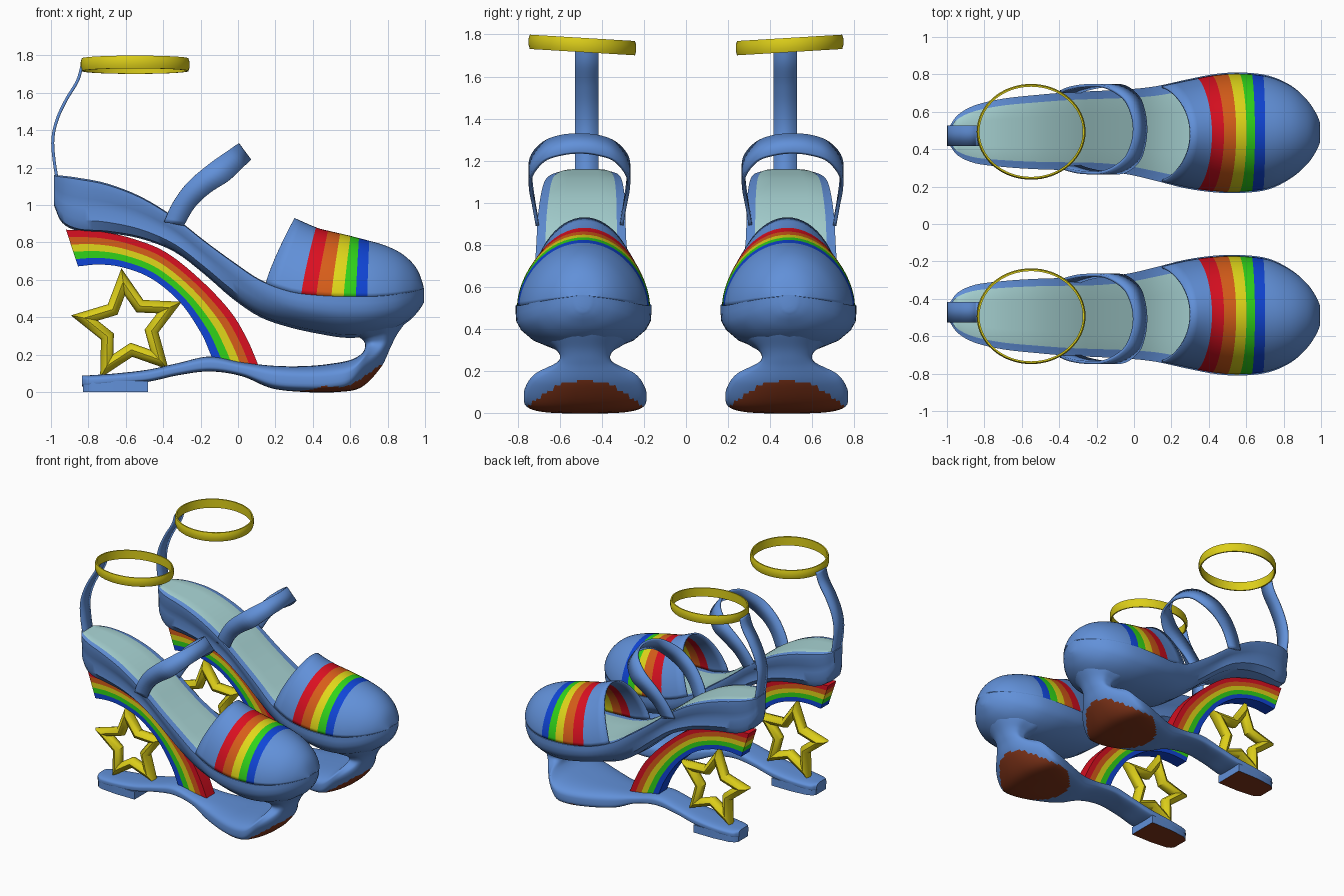
import bpy, bmesh, math
from mathutils import Vector

if "Cube" in bpy.data.objects:
    bpy.data.objects.remove(bpy.data.objects["Cube"])

COLORS = dict(blue=(.12, .28, .69), teal=(.40, .67, .67), gold=(.72, .62, .01), brown=(.22, .035, .01),
              red=(.7, .005, .015), orange=(.68, .11, .01), yellow=(.75, .68, .01),
              green=(.03, .65, .01), royal=(.005, .06, .68))
MATS = {}
for key, c in COLORS.items():
    MATS[key] = bpy.data.materials.new(key)
    MATS[key].diffuse_color = (*c, 1)
STRIPES = ["red", "orange", "yellow", "green", "royal"]


def spline(pts, n):
    """Catmull-Rom through tuples of any size, n steps per span."""
    P = [Vector(p) for p in pts]
    P = [2 * P[0] - P[1]] + P + [2 * P[-1] - P[-2]]
    out = []
    for i in range(1, len(P) - 2):
        a, b, c, d = P[i - 1:i + 3]
        for k in range(n):
            t = k / n
            out.append(b + .5 * t * (c - a + t * (2 * a - 5 * b + 4 * c - d + t * (3 * b - a - 3 * c + d))))
    return out + [P[-2]]


def loft(name, rings, color="blue", closed=True, caps=True, thick=0, angle=35):
    """Skin rings of points; color is a name or function(ring, side, centre). Mirrored to the second shoe."""
    pick = color if callable(color) else (lambda i, j, c: color)
    names, bm = [], bmesh.new()
    V = [[bm.verts.new(p) for p in r] for r in rings]
    n = len(rings[0])

    def face(vs, i, j):
        f = bm.faces.new(vs)
        m = pick(i, j, f.calc_center_median())
        if m not in names:
            names.append(m)
        f.material_index = names.index(m)

    for i in range(len(V) - 1):
        for j in range(n if closed else n - 1):
            k = (j + 1) % n
            face([V[i][j], V[i][k], V[i + 1][k], V[i + 1][j]], i, j)
    if caps and closed:
        for i in (0, len(V) - 1):
            for k in range(n // 2 - 1):
                face([V[i][k], V[i][k + 1], V[i][n - 2 - k], V[i][n - 1 - k]], i, k)
    bmesh.ops.remove_doubles(bm, verts=bm.verts, dist=1e-5)
    bmesh.ops.recalc_face_normals(bm, faces=bm.faces)
    me = bpy.data.meshes.new(name)
    bm.to_mesh(me)
    bm.free()
    for m in names:
        me.materials.append(MATS[m])
    ob = bpy.data.objects.new(name, me)
    bpy.context.collection.objects.link(ob)
    bpy.ops.object.select_all(action='DESELECT')
    ob.select_set(True)
    bpy.context.view_layer.objects.active = ob
    bpy.ops.object.shade_smooth_by_angle(angle=math.radians(angle))
    if thick:
        s = ob.modifiers.new("thickness", 'SOLIDIFY')
        s.thickness, s.offset = thick, 0
    mir = ob.modifiers.new("pair", 'MIRROR')
    mir.use_axis = (False, True, False)
    return ob


# platform: x, top z, bottom z, inner y, outer y
BODY = spline([(-.985, 1.16, 1.0, .42, .525), (-.94, 1.157, .905, .365, .585), (-.85, 1.145, .86, .325, .635),
               (-.7, 1.115, .85, .305, .67), (-.52, 1.045, .82, .293, .69), (-.34, .935, .75, .288, .705),
               (-.18, .81, .63, .283, .712), (-.03, .70, .50, .265, .72), (.12, .60, .40, .23, .737),
               (.28, .54, .345, .19, .772), (.44, .52, .31, .168, .803), (.58, .515, .29, .166, .81),
               (.72, .515, .30, .185, .793), (.84, .525, .335, .245, .74), (.92, .54, .385, .315, .667),
               (.97, .552, .44, .39, .59), (.995, .558, .48, .455, .525)], 4)
HEEL = [(0, 1), (.4, 1), (.8, 1), (.84, .99), (1, .97), (1, .82), (.91, .63), (.86, .45), (.89, .22), (.7, .04), (0, 0)]
TOE = [(0, 1), (.4, 1), (.8, 1), (.84, .99), (1, .98), (1, .82), (.99, .64), (.92, .46), (.74, .24), (.45, .07), (0, 0)]
rings = []
for x, zt, zb, lo, hi in BODY:
    k = min(1, max(0, (x + .3) / .6))
    half = [(a[0] + k * (b[0] - a[0]), a[1] + k * (b[1] - a[1])) for a, b in zip(HEEL, TOE)]
    full = half + [(-u, t) for u, t in half[-2:0:-1]]
    rings.append([(x, (lo + hi) / 2 + u * (hi - lo) / 2, zb + t * (zt - zb)) for u, t in full])
loft("platform", rings, lambda i, j, c: "teal" if j in (0, 1, 18, 19) and -.965 < c.x < .6 else "blue")


def body_at(x):
    for a, b in zip(BODY, BODY[1:]):
        if x <= b[0]:
            return a.lerp(b, (x - a[0]) / (b[0] - a[0]))
    return BODY[-1]


# striped toe cap: bottom x, top x, top z
cap = spline([(.15, .30, .93), (.34, .415, .88), (.42, .48, .862), (.5, .545, .847), (.565, .6, .834),
              (.63, .645, .822), (.69, .70, .808), (.78, .78, .785), (.86, .86, .748), (.92, .92, .70),
              (.957, .957, .65), (.98, .98, .59), (.99, .988, .556)], 3)
rings = []
for xb, xt, zt in cap:
    _, zb, _, lo, hi = body_at(xb)
    ring = []
    for k in range(33):
        a = math.pi * k / 32
        s = max(0, math.sin(a)) ** 1.15
        ring.append((xb + (xt - xb) * s ** 1.2, (lo + hi) / 2 + .48 * (hi - lo) * math.cos(a),
                     zb - .005 + (zt - zb) * s))
    rings.append(ring)
loft("toe_cap", rings, lambda i, j, c: STRIPES[i // 3 - 1] if 1 <= i // 3 <= 5 else "blue", closed=False, thick=.012)

# curved lower sole: upper x,z, lower x,z, half width, toe roundness
SOLE = spline([(-.835, .088, -.835, .03, .06, 0), (-.79, .09, -.79, .03, .095, 0), (-.65, .1, -.65, .04, .112, 0),
               (-.48, .12, -.48, .055, .112, 0), (-.32, .155, -.32, .09, .107, 0), (-.15, .19, -.15, .11, .11, 0),
               (.02, .16, .02, .085, .125, 0), (.2, .14, .18, .02, .17, 0), (.38, .14, .36, 0, .24, 0),
               (.52, .155, .53, 0, .285, .3), (.61, .175, .66, .025, .288, .8), (.665, .21, .765, .13, .245, 1.4),
               (.68, .25, .815, .235, .13, 2), (.665, .28, .85, .305, .13, 2.4), (.625, .305, .9, .375, .19, 2.6),
               (.56, .34, .935, .43, .24, 2.8), (.5, .4, .94, .49, .24, 2.8)], 8)
rings = []
for ax, az, bx, bz, w, q in SOLE:
    ring = []
    for k in range(48):
        a = 2 * math.pi * (k + .5) / 48
        c, s = math.cos(a), math.sin(a)
        t = .5 + .5 * math.copysign(abs(s) ** (.75 if s > 0 else .4), s)
        y = w * math.copysign(abs(c) ** .65, c)
        ring.append((bx + (ax - bx) * t - q * y * y * (1 - t), .48 + y, bz + (az - bz) * t))
    rings.append(ring)
loft("sole", rings, lambda i, j, c: "brown" if 26 <= j <= 45 and c.z < .155 - 1.7 * (c.y - .48) ** 2 and
     c.x > .27 + 2.5 * (c.y - .48) ** 2 else "blue")

# heel pad under the rear of the sole
rings = [[(x, .48 + w, .06), (x, .48 - w, .06), (x, .48 - w, 0), (x, .48 + w, 0)]
         for x, w in [(-.83, .06), (-.815, .08), (-.78, .098), (-.65, .112), (-.48, .112)]]
loft("heel_pad", rings, lambda i, j, c: "brown" if c.z < .01 else "blue")

# rainbow arch heel: outer x,z, inner x,z
rings = []
for ox, oz, ix, iz in spline([(-.92, .868, -.855, .672), (-.75, .86, -.74, .682), (-.58, .825, -.61, .665),
                              (-.39, .75, -.46, .605), (-.2, .6, -.31, .48), (-.04, .43, -.2, .32),
                              (.05, .28, -.15, .21), (.11, .14, -.13, .16)], 5):
    row = [(ox + (ix - ox) * k / 5, oz + (iz - oz) * k / 5) for k in range(6)]
    rings.append([(x, .54, z) for x, z in row] + [(x, .44, z) for x, z in row[::-1]])
loft("rainbow_arch", rings, lambda i, j, c: STRIPES[j] if j < 5 else "royal" if j == 5 else
     "red" if j == 11 else STRIPES[10 - j])

# open star with a rounded frame
rings = []
for k in range(11):
    a = math.radians(97 + 36 * k)
    r = .305 if k % 2 == 0 else .158
    ring = []
    for m in range(8):
        b = math.pi * m / 4
        f = .79 + .24 * math.cos(b)
        ring.append((-.585 + r * f * math.cos(a), .48 + .045 * math.sin(b), .35 + r * f * math.sin(a)))
    rings.append(ring)
loft("star", rings, "gold", caps=False, angle=50)

# ankle ring, slightly tilted
rings = []
for k in range(65):
    a = 2 * math.pi * k / 64
    ring = []
    for d, h in ((0, .034), (.006, .015), (.006, -.015), (0, -.034), (-.009, -.034), (-.009, .034)):
        y = (.25 + d) * math.sin(a)
        ring.append((-.55 + (.285 + d) * math.cos(a), .493 + y, 1.75 + .06 * y + h))
    rings.append(ring)
loft("ankle_ring", rings, "gold", caps=False)

# back strap rising to the ankle ring
path = spline([(-.96, 1.1), (-.982, 1.23), (-.99, 1.35), (-.968, 1.455), (-.92, 1.56), (-.86, 1.66), (-.835, 1.74)], 6)
loft("back_strap", [[(x, .417, z), (x, .527, z)] for x, z in path], closed=False, thick=.016)

# instep strap: rear edge x,z, front edge x,z, sideways offset
leg = [(-.395, .91, -.29, .89, .2), (-.35, 1.01, -.23, .99, .218), (-.27, 1.12, -.15, 1.065, .232),
       (-.16, 1.215, -.05, 1.13, .228), (-.06, 1.285, .025, 1.2, .17), (-.015, 1.317, .055, 1.228, .09)]
arch = leg + [(0, 1.325, .065, 1.238, 0)] + [(*p[:4], -p[4]) for p in leg[::-1]]
loft("instep_strap", [[(a, .507 + y, b), (c, .507 + y, d)] for a, b, c, d, y in spline(arch, 5)],
     closed=False, thick=.016)

for m in bpy.data.materials:
    if m.users and not m.is_grease_pencil:
        m.use_nodes = True
        m.node_tree.nodes["Principled BSDF"].inputs["Base Color"].default_value = m.diffuse_color
